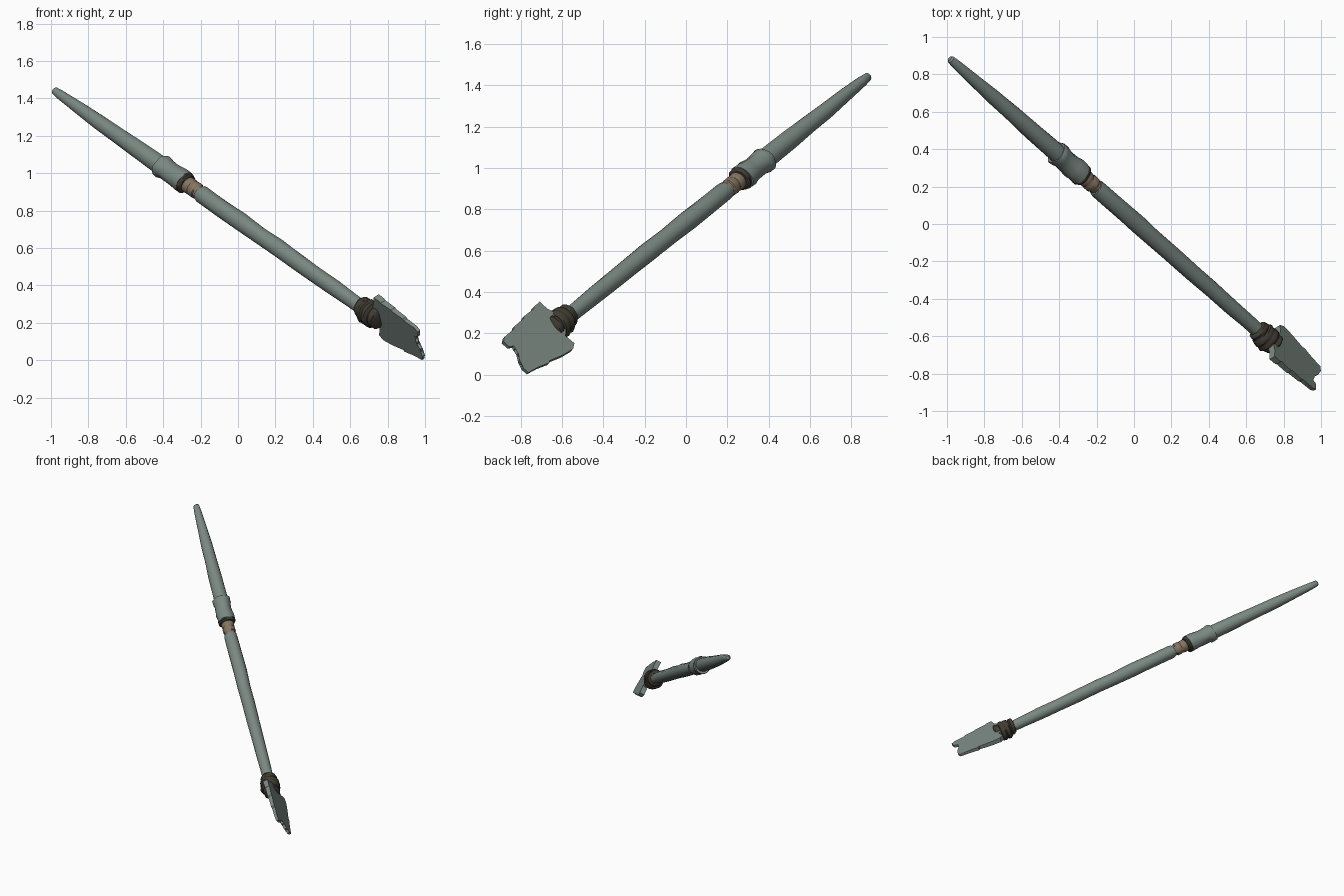
import bpy, bmesh, math, random
from mathutils import Vector

if "Cube" in bpy.data.objects:
    bpy.data.objects.remove(bpy.data.objects["Cube"])

random.seed(4)

# Spear frame: origin at the butt tip, U along the shaft, V across the blade, N through it
A = Vector((-0.98, 0.88, 1.44))
U = Vector((1.69, -1.49, -1.19)).normalized()
V = Vector((-0.072, -0.670, 0.736))
V = (V - U * V.dot(U)).normalized()
N = U.cross(V)


def at(s, v=0.0, n=0.0):
    return A + U * s + V * v + N * n


def material(name, rgb):
    m = bpy.data.materials.new(name)
    m.diffuse_color = (*rgb, 1)
    m.use_nodes = True
    m.node_tree.nodes["Principled BSDF"].inputs["Base Color"].default_value = m.diffuse_color
    return m


slate = material("slate green", (0.195, 0.245, 0.222))
tan = material("tan leather", (0.235, 0.175, 0.12))
dark = material("dark binding", (0.052, 0.045, 0.032))


def finish(name, bm, mat, angle=40):
    bmesh.ops.recalc_face_normals(bm, faces=bm.faces)
    me = bpy.data.meshes.new(name)
    bm.to_mesh(me)
    bm.free()
    ob = bpy.data.objects.new(name, me)
    bpy.context.collection.objects.link(ob)
    me.materials.append(mat)
    bpy.ops.object.select_all(action='DESELECT')
    ob.select_set(True)
    bpy.context.view_layer.objects.active = ob
    bpy.ops.object.shade_smooth_by_angle(angle=math.radians(angle))
    return ob


def turned(name, profile, mat, sides=16, rough=0.0, slant=0.0, wobble=0.0):
    """Rings of (distance, radius) along the shaft, slightly hand-carved."""
    bm = bmesh.new()
    rings = []
    for i, (s, r) in enumerate(profile):
        ov, on = (random.uniform(-wobble, wobble) for _ in range(2))
        ring = []
        for k in range(sides):
            a = 2 * math.pi * k / sides
            rr = r * (1 + random.uniform(-rough, rough))
            ring.append(bm.verts.new(at(s + slant * math.cos(a), ov + rr * math.cos(a),
                                        on + rr * math.sin(a))))
        rings.append(ring)
    for a, b in zip(rings, rings[1:]):
        for k in range(sides):
            j = (k + 1) % sides
            bm.faces.new((a[k], a[j], b[j], b[k]))
    bm.faces.new(rings[0])
    bm.faces.new(rings[-1])
    return finish(name, bm, mat)


# Tapered rear shaft
turned("rear_shaft", [(-0.008, 0.013), (0.0, 0.021), (0.05, 0.026), (0.2, 0.034),
                      (0.35, 0.040), (0.5, 0.044), (0.65, 0.048), (0.8, 0.050),
                      (0.95, 0.050)], slate, rough=0.03, wobble=0.001)

# Long front shaft
turned("front_shaft", [(1.165, 0.036), (1.17, 0.043), (1.19, 0.047), (1.35, 0.047),
                       (1.5, 0.049), (1.65, 0.046), (1.8, 0.047), (1.95, 0.045),
                       (2.1, 0.044), (2.25, 0.043), (2.4, 0.040), (2.56, 0.038)],
       slate, rough=0.035, slant=0.006, wobble=0.0015)

# Leather grip between the shafts
turned("grip_wrap", [(1.0, 0.038), (1.06, 0.040), (1.075, 0.045), (1.10, 0.045),
                     (1.11, 0.041), (1.12, 0.045), (1.15, 0.044), (1.155, 0.039),
                     (1.20, 0.038)], tan, rough=0.03)

# Hide collar with flared lips
turned("collar", [(0.855, 0.048), (0.85, 0.062), (0.865, 0.065), (0.885, 0.063),
                  (0.90, 0.057), (0.94, 0.057), (0.98, 0.060), (1.01, 0.063),
                  (1.045, 0.063), (1.05, 0.050)],
       slate, sides=18, rough=0.06, slant=0.008, wobble=0.002)

# Dark frayed edge under the collar
turned("collar_edge", [(1.03, 0.050), (1.04, 0.059), (1.06, 0.060), (1.068, 0.054),
                       (1.07, 0.038)], dark, sides=18, rough=0.06, slant=0.006)

# Cord binding at the blade, in overlapping bulges
bind = [(2.465, 0.036)]
for i in range(4):
    s = 2.47 + i * 0.037
    r = (0.058, 0.069, 0.071, 0.060)[i]
    bind += [(s, r * 0.93), (s + 0.010, r), (s + 0.024, r), (s + 0.033, r * 0.93)]
bind.append((2.625, 0.03))
turned("blade_binding", bind, dark, sides=18, rough=0.05, slant=-0.006, wobble=0.003)

# Chipped flat blade: outline as (distance, across), thinner towards its end
outline = [(2.585, 0.138), (2.63, 0.137), (2.64, 0.130), (2.72, 0.131), (2.73, 0.124),
           (2.81, 0.122), (2.82, 0.114), (2.90, 0.112), (2.925, 0.098), (2.92, 0.060),
           (2.895, 0.050), (2.90, 0.035), (2.865, 0.028), (2.868, 0.014), (2.905, 0.010),
           (2.90, -0.012), (2.93, -0.025), (2.925, -0.050), (2.945, -0.065),
           (2.94, -0.096), (2.87, -0.105), (2.80, -0.122), (2.79, -0.115),
           (2.70, -0.135), (2.63, -0.142), (2.60, -0.125), (2.61, -0.07),
           (2.57, -0.04), (2.56, 0.05), (2.58, 0.09)]
bm = bmesh.new()
sides = []
for sign in (-1, 1):
    loop = []
    for s, v in outline:
        half = 0.019 - 0.010 * (s - 2.56) / 0.38
        loop.append(bm.verts.new(at(s, v, -0.019 + sign * half)))
    sides.append(loop)
    bm.faces.new(loop)
for i in range(len(outline)):
    j = (i + 1) % len(outline)
    bm.faces.new((sides[0][i], sides[0][j], sides[1][j], sides[1][i]))
bmesh.ops.triangulate(bm, faces=[f for f in bm.faces if len(f.verts) > 4])
finish("blade", bm, slate, 30)
